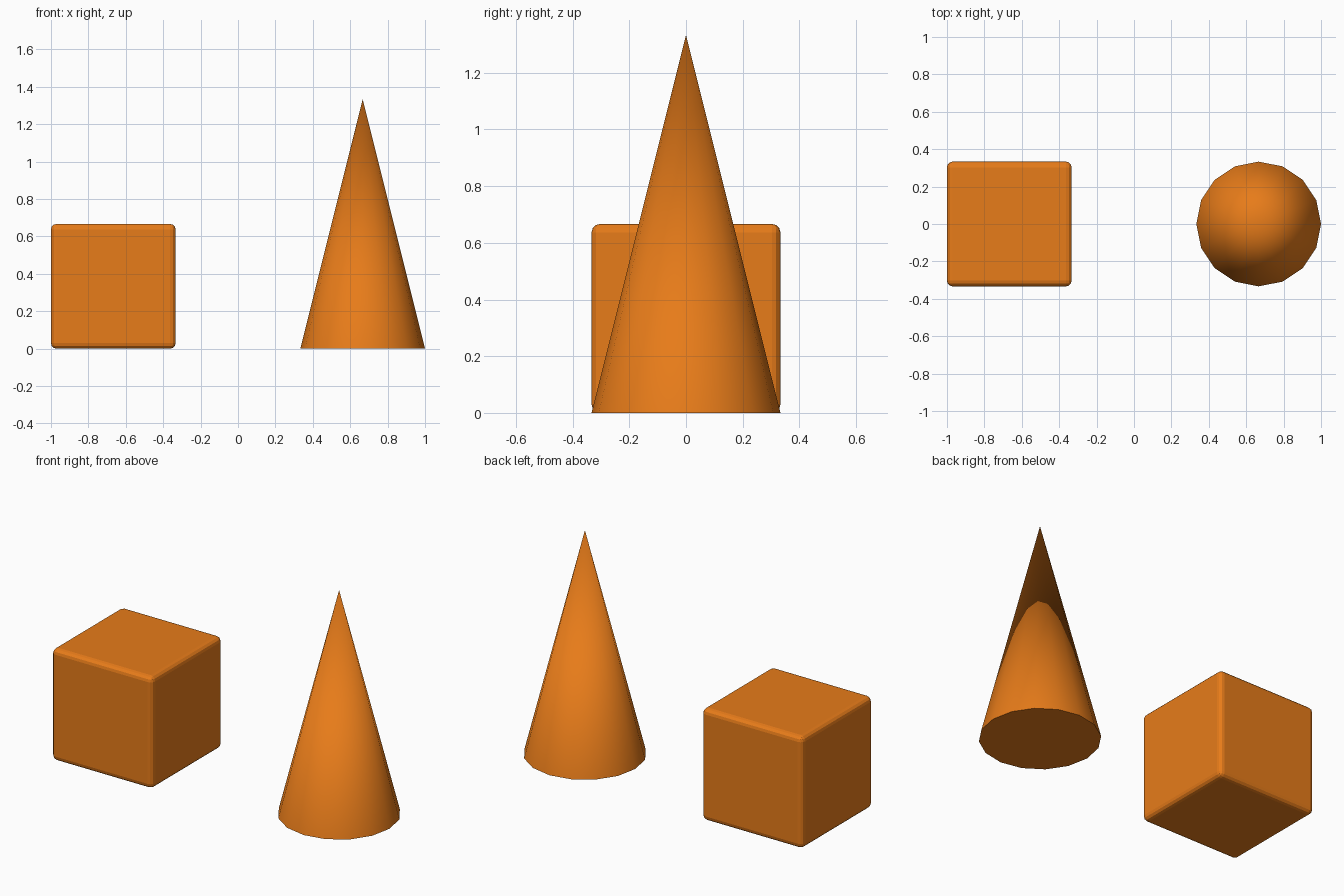
import bpy

if "Cube" in bpy.data.objects:
    bpy.data.objects.remove(bpy.data.objects["Cube"])

orange = bpy.data.materials.new("orange")
orange.diffuse_color = (0.8, 0.2, 0.01, 1)
orange.use_nodes = True
orange.node_tree.nodes["Principled BSDF"].inputs["Base Color"].default_value = orange.diffuse_color

S = 2 / 3  # cube side and cone diameter

# Cube with small rounded edges
bpy.ops.mesh.primitive_cube_add(size=S, location=(-S, 0, S / 2))
cube = bpy.context.object
cube.name = "rounded_cube"
cube.data.materials.append(orange)
bevel = cube.modifiers.new("bevel", "BEVEL")
bevel.width = 0.03
bevel.segments = 3

# Sixteen-sided smooth cone, twice as tall as wide
bpy.ops.mesh.primitive_cone_add(vertices=16, radius1=S / 2, radius2=0,
                                depth=2 * S, location=(S, 0, S))
cone = bpy.context.object
cone.name = "cone"
cone.data.materials.append(orange)
bpy.ops.object.shade_smooth_by_angle()
